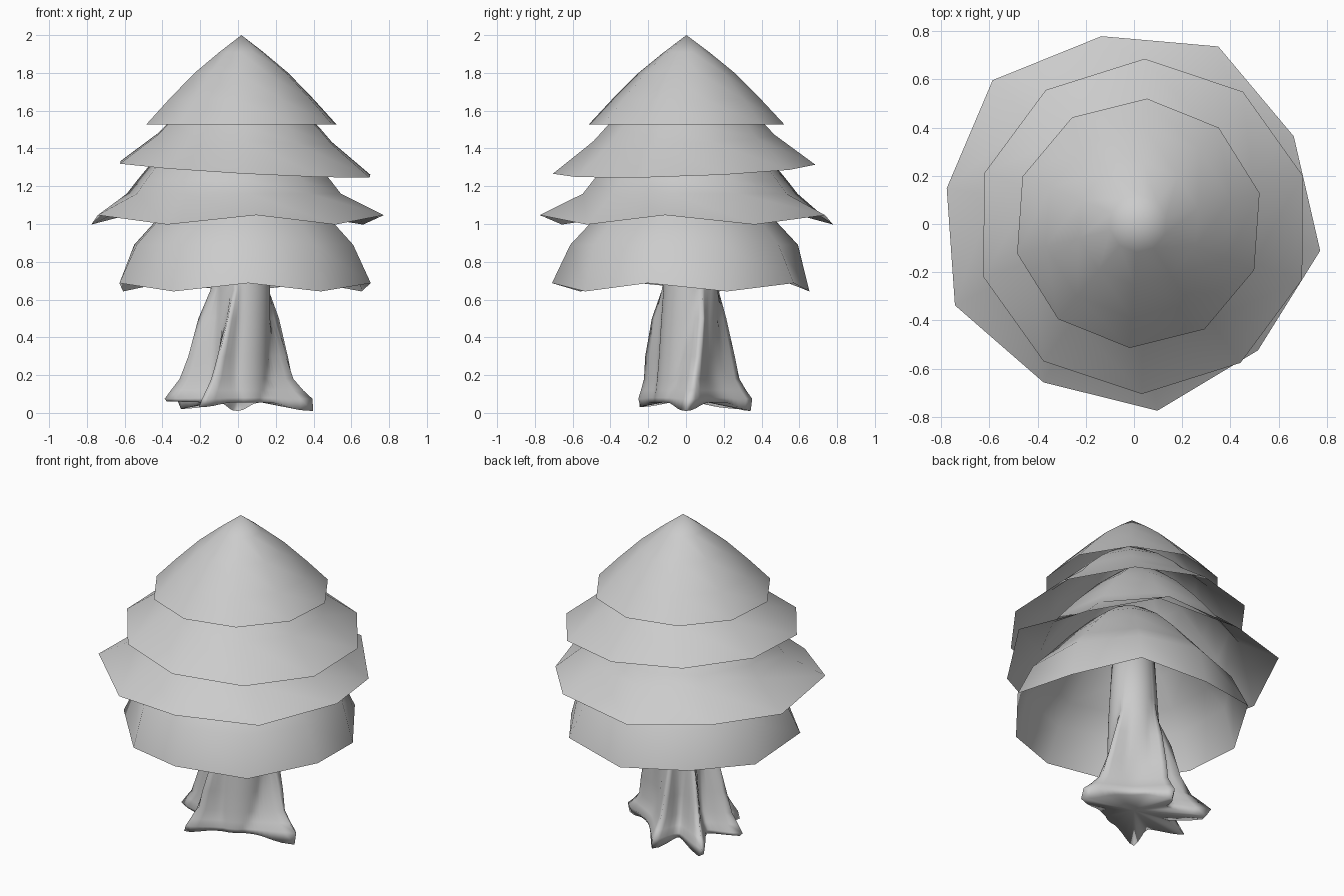
import bpy, bmesh, math
from mathutils import Vector

cube = bpy.data.objects.get("Cube")
if cube:
    bpy.data.objects.remove(cube)

grey = bpy.data.materials.new("plain grey")
grey.use_nodes = True
colour = (0.6, 0.6, 0.6, 1)
grey.diffuse_color = colour
grey.node_tree.nodes["Principled BSDF"].inputs["Base Color"].default_value = colour


def skin(name, rings, top, bottom=None):
    """Bridge rings listed from the top down, closing the ends with fans."""
    bm = bmesh.new()
    loops = [[bm.verts.new(p) for p in ring] for ring in rings]
    n = len(loops[0])
    tip = bm.verts.new(top)
    for i in range(n):
        j = (i + 1) % n
        bm.faces.new((tip, loops[0][i], loops[0][j]))
        for a, b in zip(loops, loops[1:]):
            bm.faces.new((a[i], b[i], b[j], a[j]))
    if bottom:
        base = bm.verts.new(bottom)
        for i in range(n):
            bm.faces.new((base, loops[-1][(i + 1) % n], loops[-1][i]))
    mesh = bpy.data.meshes.new(name)
    bm.to_mesh(mesh)
    bm.free()
    mesh.materials.append(grey)
    obj = bpy.data.objects.new(name, mesh)
    bpy.context.collection.objects.link(obj)
    for p in mesh.polygons:
        p.use_smooth = True


def skirt(name, centre, phase, profile, apex, wave=(0, 0), tilt=(0, 0)):
    """Open ten-sided foliage shell; wave lifts and widens every other rim corner."""
    def place(x, y, z):
        return Vector((centre[0] + x, centre[1] + y, z + tilt[0] * x + tilt[1] * y))

    rings = []
    for k, (radius, z) in enumerate(profile):
        rim = k == len(profile) - 1
        ring = []
        for i in range(10):
            a = math.radians(phase + 36 * i)
            sign = (1 if i % 2 == 0 else -1) * rim
            r = radius + sign * wave[0]
            ring.append(place(r * math.cos(a), r * math.sin(a), z + sign * wave[1]))
        rings.append(ring)
    skin(name, rings, place(0, 0, apex))


# Foliage, from the top down
skirt("foliage_top", (0.018, 0.003), 86,
      [(0.12, 1.91), (0.255, 1.80), (0.395, 1.66), (0.518, 1.528)], 2.0)
skirt("foliage_upper", (0.038, -0.01), 89.5,
      [(0.13, 1.75), (0.27, 1.65), (0.41, 1.53), (0.48, 1.455), (0.695, 1.29)],
      1.80, tilt=(-0.055, 0.035))
skirt("foliage_lower", (-0.022, 0.022), -81.5,
      [(0.14, 1.62), (0.28, 1.5), (0.42, 1.35), (0.52, 1.23), (0.575, 1.16), (0.785, 1.022)],
      1.69, wave=(0.02, 0.025))
skirt("foliage_bottom", (0.03, -0.01), -88,
      [(0.12, 1.37), (0.24, 1.28), (0.37, 1.15), (0.50, 1.0), (0.603, 0.89), (0.682, 0.665)],
      1.42, wave=(0.018, 0.022))

# Trunk flaring into twisting roots:
# (angle, reach, tip height, flare exponent, twist per unit height, depth of the next valley)
ROOTS = [(0, 0.405, 0.01, 1.1, 40, 0.15), (91, 0.355, 0.01, 1.0, 30, 0.4),
         (137, 0.46, 0.02, 1.1, 15, 0.45), (181, 0.395, 0.06, 0.75, 20, 0.4),
         (231, 0.335, 0.03, 0.75, 40, 0.0)]
# Trunk levels: (height, core radius, root strength)
LEVELS = [(1.1, 0.12, 0), (0.75, 0.14, 0.02), (0.65, 0.145, 0.07), (0.5, 0.15, 0.27),
          (0.3, 0.155, 0.5), (0.18, 0.16, 0.63), (0.12, 0.165, 0.82),
          (0.08, 0.17, 1.0), (0.0, 0.165, 0.97)]
SIDES = 72


def trunk_point(i, z, core, strength, sole):
    """Walls run straight from root to root, pressed inwards where there is a valley."""
    twist = min(z, 0.65)
    a = 360 * i / SIDES + 30 * twist
    crests = [(angle + spin * twist, core + (reach - core) * strength ** power, tip, valley)
              for angle, reach, tip, power, spin, valley in ROOTS]
    for k, (start, r0, tip0, valley) in enumerate(crests):
        end, r1, tip1, _ = crests[(k + 1) % len(crests)]
        span, d = (end - start) % 360, (a - start) % 360
        if d <= span:
            break
    s, e = math.radians(d), math.radians(span - d)
    chord = r0 * r1 * math.sin(s + e) / (r0 * math.sin(s) + r1 * math.sin(e))
    r = max(core, chord * (1 - valley * math.sin(math.pi * d / span)))
    near, tip = min((d, tip0), (span - d, tip1))
    crest = math.exp(-(near / 15) ** 2)
    h = z - 0.03 * crest * max(0, strength - 0.8)
    if sole:
        h = 0.055 + (tip - 0.055) * crest
    drift = 0.025 * min(1, z / 0.65)
    t = math.radians(a)
    return drift + r * math.cos(t), drift + r * math.sin(t), h


rings = [[trunk_point(i, *level, level is LEVELS[-1]) for i in range(SIDES)] for level in LEVELS]
skin("trunk", rings, (0.025, 0.025, 1.15), (0, 0, 0.08))
